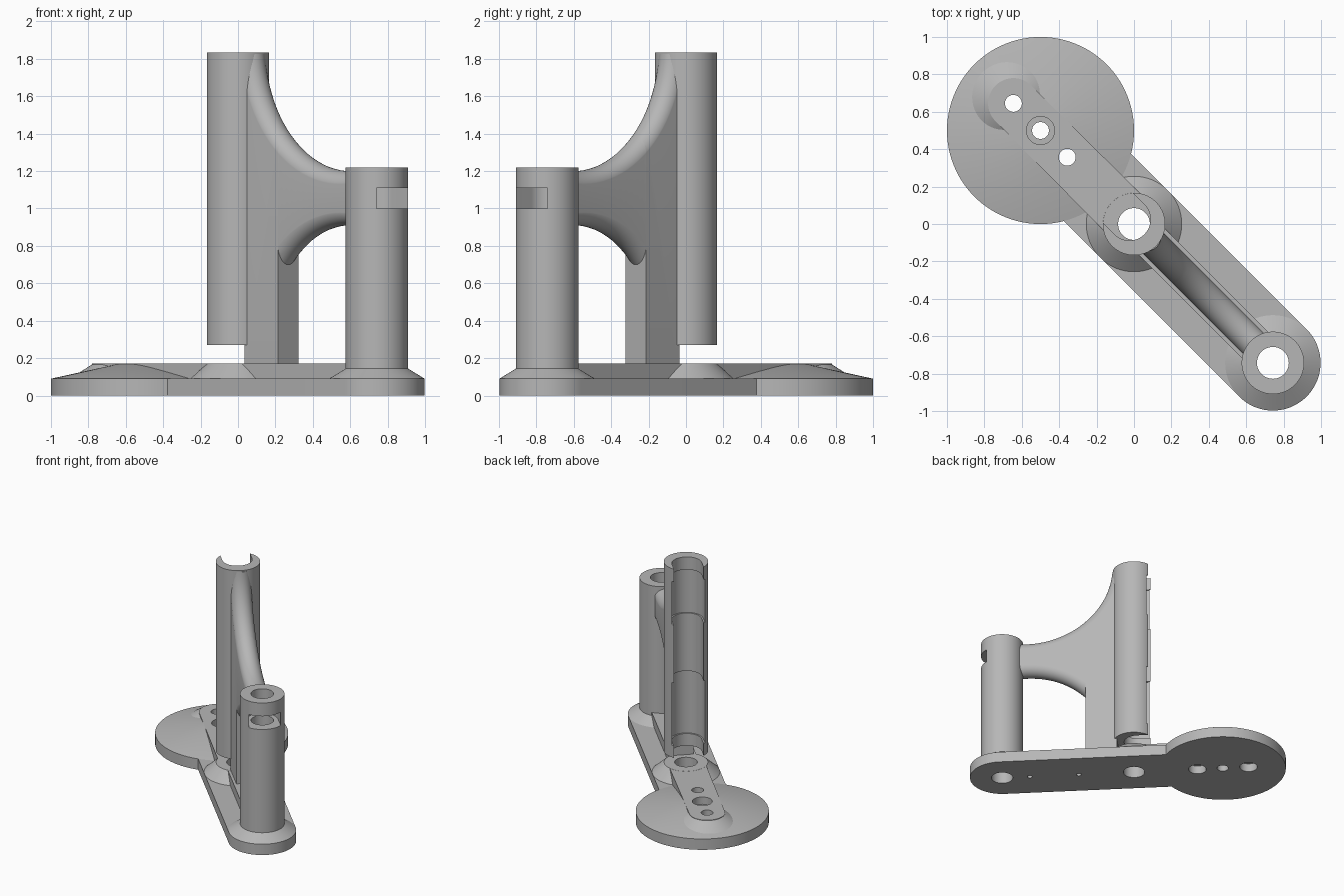
import bpy, bmesh, math
from mathutils import Matrix

if "Cube" in bpy.data.objects:
    bpy.data.objects.remove(bpy.data.objects["Cube"])

# Everything is built along the local x axis, then turned 45 degrees at the end
grey = bpy.data.materials.new("plain grey")
grey.diffuse_color = (0.47, 0.47, 0.47, 1)
grey.use_nodes = True
grey.node_tree.nodes["Principled BSDF"].inputs["Base Color"].default_value = grey.diffuse_color
parts, cutters = [], []
N = 96


def finish(name, bm, cutter):
    bmesh.ops.recalc_face_normals(bm, faces=bm.faces)
    me = bpy.data.meshes.new(name)
    bm.to_mesh(me)
    bm.free()
    me.materials.append(grey)
    ob = bpy.data.objects.new(name, me)
    bpy.context.collection.objects.link(ob)
    ob.hide_render = cutter
    (cutters if cutter else parts).append(ob)
    return ob


def prism(name, outline, z0, z1, cutter=False):
    bm = bmesh.new()
    low = [bm.verts.new((x, y, z0)) for x, y in outline]
    top = [bm.verts.new((x, y, z1)) for x, y in outline]
    bm.faces.new(low[::-1])
    bm.faces.new(top)
    for i in range(len(low)):
        j = (i + 1) % len(low)
        bm.faces.new((low[i], low[j], top[j], top[i]))
    return finish(name, bm, cutter)


def box(name, x0, x1, half, z0, z1, cutter=False):
    return prism(name, [(x0, -half), (x1, -half), (x1, half), (x0, half)], z0, z1, cutter)


def lathe(name, profile, matrix, cutter=False):
    bm = bmesh.new()
    rings = [[bm.verts.new((r * math.cos(2 * math.pi * i / N),
                            r * math.sin(2 * math.pi * i / N), z)) for i in range(N)]
             for r, z in profile]
    for a, b in zip(rings, rings[1:]):
        for i in range(N):
            j = (i + 1) % N
            bm.faces.new((a[i], a[j], b[j], b[i]))
    bm.faces.new(rings[0][::-1])
    bm.faces.new(rings[-1])
    bm.transform(matrix)
    return finish(name, bm, cutter)


def cone(name, x, r0, r1, z0, z1, cutter=False):
    return lathe(name, [(r0, z0), (r1, z1)], Matrix.Translation((x, 0, 0)), cutter)


def hole(x, r, z0, z1):
    return cone("hole_cutter", x, r, r, z0, z1, True)


def arc(cx, r, a0, a1, n):
    return [(cx + r * math.cos(math.radians(a0 + (a1 - a0) * i / n)),
             r * math.sin(math.radians(a0 + (a1 - a0) * i / n))) for i in range(n + 1)]


def cut(ob, tools):
    bpy.context.view_layer.objects.active = ob
    for t in tools:
        m = ob.modifiers.new("cut", 'BOOLEAN')
        m.operation, m.solver, m.object = 'DIFFERENCE', 'EXACT', t
        bpy.ops.object.modifier_apply(modifier=m.name)


DISC, POST, W = -0.707, 1.05, 0.255

# Base: flat plate with round end and disc, raised rib, sloped collars
a = math.degrees(math.asin(W / 0.5))
plate = prism("base_plate", arc(POST, W, -90, 90, 48) + arc(DISC, 0.5, a, 360 - a, 90), 0, 0.09)
rib = prism("base_rib", [(0, -0.1), (POST, -0.1), (POST, 0.1), (0, 0.1), (0, 0.14)]
            + arc(-0.912, 0.135, 90, 270, 32) + [(0, -0.14)], 0.085, 0.17)
disc_slope = cone("disc_slope", DISC, 0.5, 0.14, 0.09, 0.169)
end_slope = cone("rib_end_slope", -0.912, 0.255, 0.13, 0.09, 0.1695)
hub = cone("hub_collar", 0, W, 0.165, 0.09, 0.1705)
collar = cone("post_collar", POST, W, 0.165, 0.09, 0.145)

# Screw holes through the base
main = [hole(0, 0.085, -1, 1), hole(POST, 0.085, -1, 2)]
disc_holes = [hole(DISC, 0.045, -1, 1), hole(DISC, 0.075, 0.11, 1)]
for x in (-0.912, -0.505):
    disc_holes += [hole(x, 0.045, -1, 1), hole(x, 0.07, -1, 0.07)]
pins = [hole(x, 0.02, -1, 0.14) for x in (0.44, 0.83)]
for ob in (plate, rib):
    cut(ob, main + disc_holes + pins)
for ob in (disc_slope, end_slope):
    cut(ob, disc_holes)
cut(hub, main[:1])
cut(collar, main[1:])

# Short post with bore and a side pocket
post = cone("short_post", POST, 0.167, 0.167, 0.088, 1.22)
cut(post, [main[1], hole(POST, 0.12, 1.0, 1.11),
           box("pocket_cutter", POST, POST + 0.3, 0.12, 1.0, 1.11, True)])

# Tall open-backed tube with stepped bore
tube = cone("tall_tube", 0, 0.167, 0.167, 0.27, 1.835)


def channel(r, z0, z1):
    return prism("channel_cutter", arc(-0.035, r, -90, 90, 40) + [(-0.4, r), (-0.4, -r)], z0, z1, True)


cut(tube, [channel(0.113, 0, 2), channel(0.125, 0.37, 0.89), channel(0.125, 1.37, 1.73)])

# Web joining the tube and post, with arched, fully rounded edges
T = 0.08


def arch(z, r):
    prof = [(r + T, -0.12)]
    for i in range(17):
        t = math.pi * (i / 16 - 0.5)
        prof.append((r + T - T * math.cos(t), T * math.sin(t)))
    prof.append((r + T, 0.12))
    m = Matrix.Translation((0.85, 0, z)) @ Matrix.Rotation(math.pi / 2, 4, 'X')
    return lathe("arch_cutter", prof, m, True)


upper, lower = arch(1.88, 0.68), arch(0.28, 0.63)
spine = box("web_spine", 0.13, 0.38, T - 0.001, 0.1, 1.825)
arm = box("web_arm", 0.38, 0.93, T - 0.001, 0.6, 1.825)
cut(spine, [upper])
cut(arm, [upper, lower])

# Remove cutters, turn the parts to the diagonal and shade
for c in cutters:
    bpy.data.objects.remove(c)
bpy.ops.object.select_all(action='DESELECT')
for ob in parts:
    ob.data.transform(Matrix.Rotation(-math.pi / 4, 4, 'Z'))
    ob.select_set(True)
bpy.context.view_layer.objects.active = parts[0]
bpy.ops.object.shade_smooth_by_angle(angle=math.radians(25))
